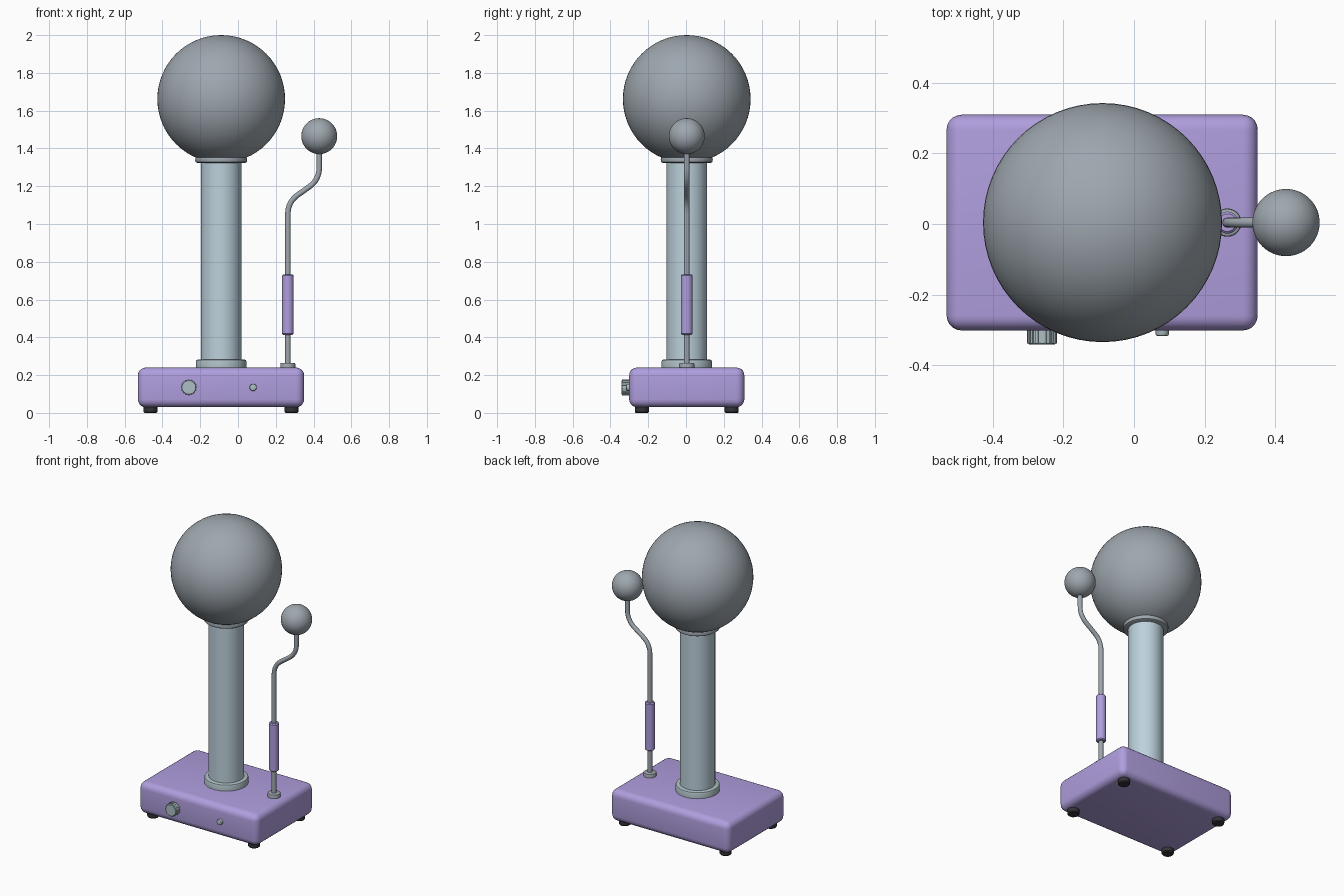
import bpy, bmesh, math
from mathutils import Vector

if "Cube" in bpy.data.objects:
    bpy.data.objects.remove(bpy.data.objects["Cube"])

CY = 0.004            # depth centre of the column and case
COL_X, ROD_X, TIP_X = -0.089, 0.264, 0.43


def material(name, srgb):
    m = bpy.data.materials.new(name)
    lin = [((c + 0.055) / 1.055) ** 2.4 for c in srgb]
    m.diffuse_color = (*lin, 1)
    m.use_nodes = True
    m.node_tree.nodes["Principled BSDF"].inputs["Base Color"].default_value = m.diffuse_color
    return m


PURPLE = material("lilac plastic", (0.69, 0.62, 0.87))
STEEL = material("grey metal", (0.62, 0.655, 0.685))
TUBE = material("pale blue tube", (0.74, 0.82, 0.86))
FITTING = material("pale grey fittings", (0.68, 0.75, 0.77))
RUBBER = material("black rubber", (0.20, 0.20, 0.22))


def finish(obj, name, mat, angle=35):
    obj.name = name
    obj.data.materials.clear()
    obj.data.materials.append(mat)
    bpy.ops.object.select_all(action='DESELECT')
    obj.select_set(True)
    bpy.context.view_layer.objects.active = obj
    bpy.ops.object.shade_smooth_by_angle(angle=math.radians(angle))
    return obj


def mesh_object(bm, name, mat, angle=35):
    bmesh.ops.recalc_face_normals(bm, faces=bm.faces)
    me = bpy.data.meshes.new(name)
    bm.to_mesh(me)
    bm.free()
    obj = bpy.data.objects.new(name, me)
    bpy.context.collection.objects.link(obj)
    return finish(obj, name, mat, angle)


def lathe(name, profile, loc, mat, seg=48, forward=False):
    """Spin (radius, height) points round z, or round -y when forward."""
    bm = bmesh.new()
    rings = []
    for r, h in profile:
        ring = []
        for i in range(seg):
            a = 2 * math.pi * i / seg
            p = Vector((r * math.cos(a), r * math.sin(a), h))
            if forward:
                p = Vector((p.x, -p.z, p.y))
            ring.append(bm.verts.new(p + Vector(loc)))
        rings.append(ring)
    for lo, hi in zip(rings, rings[1:]):
        for i in range(seg):
            j = (i + 1) % seg
            bm.faces.new((lo[i], lo[j], hi[j], hi[i]))
    bm.faces.new(rings[0][::-1])
    bm.faces.new(rings[-1])
    return mesh_object(bm, name, mat)


def disc(r, z0, z1, b):
    """Profile of a short cylinder with a softened top rim."""
    return [(r, z0), (r, z1 - b), (r - 0.3 * b, z1 - 0.3 * b), (r - b, z1)]


def ball(name, r, loc, mat):
    bpy.ops.mesh.primitive_uv_sphere_add(segments=64, ring_count=32, radius=r, location=loc)
    return finish(bpy.context.object, name, mat, 60)


# Case with rounded edges
bpy.ops.mesh.primitive_cube_add(size=1, location=(-0.09, CY, 0.135))
case = bpy.context.object
case.scale = (0.88, 0.61, 0.21)
bpy.ops.object.transform_apply(location=False, rotation=False, scale=True)
bev = case.modifiers.new("rounded edges", 'BEVEL')
bev.width, bev.segments = 0.042, 5
bpy.ops.object.modifier_apply(modifier=bev.name)
finish(case, "case", PURPLE, 40)

# Rubber feet
for sx in (-1, 1):
    for sy in (-1, 1):
        lathe("foot", [(0.032, 0), (0.037, 0.006), (0.037, 0.035)],
              (-0.09 + sx * 0.373, CY + sy * 0.238, 0), RUBBER, 24)

# Column, its flange, collar and dome
lathe("column", [(0.107, 0.235), (0.107, 1.345)], (COL_X, CY, 0), TUBE, 64)
lathe("column_flange", disc(0.134, 0.235, 0.282, 0.01), (COL_X, CY, 0), FITTING, 64)
lathe("dome_collar", [(0.128, 1.324), (0.135, 1.328), (0.138, 1.34), (0.135, 1.352), (0.128, 1.357)],
      (COL_X, CY, 0), STEEL, 64)
ball("dome", 0.338, (COL_X, CY, 1.662), STEEL)

# Bent rod with two filleted corners
corners = [Vector(p) for p in ((ROD_X, CY, 0.24), (ROD_X, CY, 1.117),
                               (TIP_X, CY, 1.234), (TIP_X, CY, 1.40))]
path = [corners[0]]
for a, c, b in zip(corners, corners[1:], corners[2:]):
    start, end = c + (a - c).normalized() * 0.065, c + (b - c).normalized() * 0.065
    for i in range(9):
        t = i / 8
        path.append(start * (1 - t) ** 2 + c * 2 * t * (1 - t) + end * t * t)
path.append(corners[-1])
cu = bpy.data.curves.new("rod", 'CURVE')
cu.dimensions = '3D'
cu.bevel_depth, cu.bevel_resolution, cu.use_fill_caps = 0.0145, 4, True
sp = cu.splines.new('POLY')
sp.points.add(len(path) - 1)
for pt, p in zip(sp.points, path):
    pt.co = (*p, 1)
rod = bpy.data.objects.new("rod", cu)
bpy.context.collection.objects.link(rod)
bpy.ops.object.select_all(action='DESELECT')
rod.select_set(True)
bpy.context.view_layer.objects.active = rod
bpy.ops.object.convert(target='MESH')
finish(bpy.context.object, "rod", STEEL, 50)

# Rod fittings
lathe("rod_socket", disc(0.04, 0.235, 0.265, 0.007), (ROD_X, CY, 0), STEEL, 32)
lathe("rod_grip", [(0.025, 0.413), (0.031, 0.419), (0.031, 0.727), (0.025, 0.733)],
      (ROD_X, CY, 0), PURPLE, 32)
ball("discharge_ball", 0.095, (TIP_X, CY, 1.465), STEEL)

# Control knob with raised grip ribs
FRONT = -0.295
lathe("knob", [(0.039, 0), (0.039, 0.042), (0.036, 0.046)], (-0.26, FRONT, 0.135), FITTING, 32, True)
bm = bmesh.new()
for k in range(16):
    a = 2 * math.pi * k / 16
    u, v = Vector((math.cos(a), 0, math.sin(a))), Vector((-math.sin(a), 0, math.cos(a)))
    cube = bmesh.ops.create_cube(bm, size=1)["verts"]
    for vert in cube:
        c = vert.co.copy()
        vert.co = (Vector((-0.26, FRONT - 0.022, 0.135)) + u * (0.038 + c.x * 0.009)
                   + v * c.y * 0.009 + Vector((0, c.z * 0.042, 0)))
mesh_object(bm, "knob_ribs", FITTING)

# Indicator button
lathe("indicator", disc(0.019, 0, 0.022, 0.006), (0.08, FRONT, 0.135), FITTING, 24, True)
